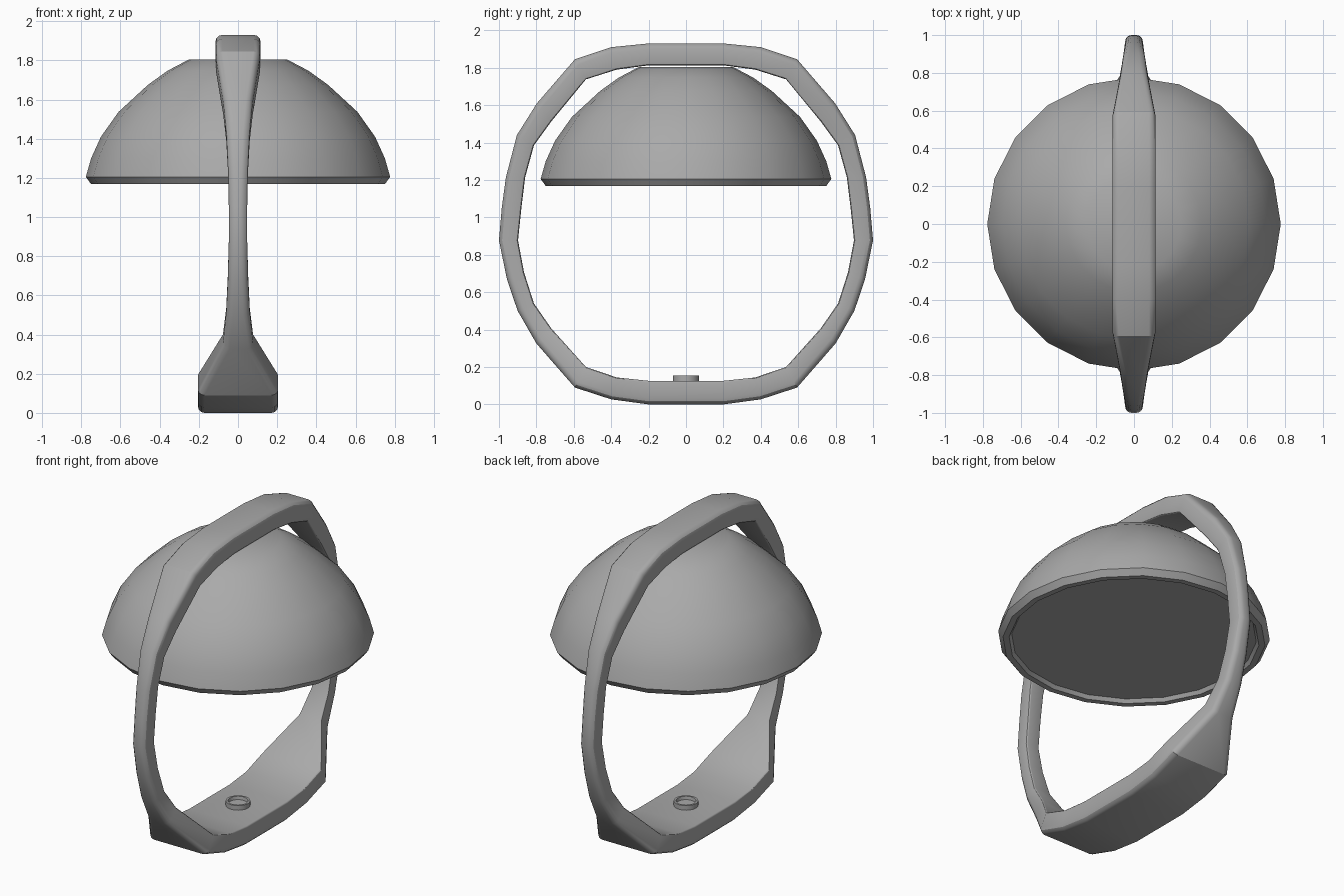
import bpy, bmesh, math
from mathutils import Vector

cube = bpy.data.objects.get("Cube")
if cube:
    bpy.data.objects.remove(cube, do_unlink=True)

# One plain grey for the whole lamp
grey = bpy.data.materials.new("plain_grey")
grey.use_nodes = True
grey.diffuse_color = (0.4, 0.4, 0.4, 1)
shader = next(n for n in grey.node_tree.nodes if n.type == 'BSDF_PRINCIPLED')
shader.inputs["Base Color"].default_value = grey.diffuse_color


def finish(bm, name):
    """Turn a bmesh into a smooth shaded object that keeps its sharp edges."""
    bmesh.ops.recalc_face_normals(bm, faces=bm.faces[:])
    mesh = bpy.data.meshes.new(name)
    bm.to_mesh(mesh)
    bm.free()
    mesh.materials.append(grey)
    obj = bpy.data.objects.new(name, mesh)
    bpy.context.collection.objects.link(obj)
    bpy.ops.object.select_all(action='DESELECT')
    obj.select_set(True)
    bpy.context.view_layer.objects.active = obj
    bpy.ops.object.shade_smooth_by_angle(angle=math.radians(30))
    return obj


def bridge(bm, loop_a, loop_b):
    """Join two closed vertex loops of equal length with quads."""
    count = len(loop_a)
    for i in range(count):
        j = (i + 1) % count
        bm.faces.new((loop_a[i], loop_a[j], loop_b[j], loop_b[i]))


def lathe(name, profile, sides):
    """Spin a (radius, height) profile about z and cap both ends."""
    bm = bmesh.new()
    angles = [math.tau * i / sides for i in range(sides)]
    loops = [[bm.verts.new((r * math.cos(a), r * math.sin(a), z)) for a in angles]
             for r, z in profile]
    for lower, upper in zip(loops, loops[1:]):
        bridge(bm, lower, upper)
    bm.faces.new(loops[0])
    bm.faces.new(loops[-1])
    return finish(bm, name)


def rounded_section(half_width, depth, outer_radius, inner_radius, steps=3):
    """Rounded rectangle as (across, outward) pairs, outward running 0 to depth."""
    corners = ((1, 1), (-1, 1), (-1, 0), (1, 0))
    points = []
    for quarter, (side, outer) in enumerate(corners):
        radius = outer_radius if outer else inner_radius
        cx = side * (half_width - radius)
        cy = depth - radius if outer else radius
        for k in range(steps + 1):
            a = math.pi / 2 * (quarter + k / steps)
            points.append((cx + radius * math.cos(a), cy + radius * math.sin(a)))
    return points


# Frame stations on one half: outer (y, z), inner (y, z), half width
stations = [
    ((0.2, 1.93), (0.2, 1.813), 0.115),
    ((0.4, 1.91), (0.37, 1.79), 0.115),
    ((0.594, 1.845), (0.535, 1.738), 0.113),
    ((0.797, 1.61), (0.72, 1.513), 0.075),
    ((0.904, 1.44), (0.813, 1.385), 0.06),
    ((0.963, 1.214), (0.86, 1.214), 0.05),
    ((0.985, 1.05), (0.88, 1.05), 0.047),
    ((1.0, 0.877), (0.898, 0.877), 0.047),
    ((0.957, 0.668), (0.866, 0.706), 0.052),
    ((0.9, 0.5), (0.813, 0.54), 0.06),
    ((0.8, 0.326), (0.72, 0.406), 0.077),
    ((0.594, 0.09), (0.535, 0.2), 0.205),
    ((0.4, 0.027), (0.37, 0.144), 0.205),
    ((0.2, 0.0), (0.2, 0.126), 0.205),
]

# Closed loop frame, with the second half mirrored in y
bm = bmesh.new()
path = [(s, 1) for s in stations] + [(s, -1) for s in reversed(stations)]
loops = []
for (outer, inner, half_width), sign in path:
    start, end = Vector(inner), Vector(outer)
    depth = (end - start).length
    direction = (end - start).normalized()
    loop = []
    for across, outward in rounded_section(half_width, depth, 0.034, 0.01):
        y, z = start + direction * outward
        loop.append(bm.verts.new((across, sign * y, z)))
    loops.append(loop)
for i, loop in enumerate(loops):
    bridge(bm, loop, loops[(i + 1) % len(loops)])
finish(bm, "loop_frame")

# Domed shade with a chamfered rim and a slightly recessed underside
lathe("dome_shade", [
    (0.70, 1.19), (0.715, 1.168), (0.75, 1.168), (0.777, 1.205),
    (0.75, 1.30), (0.70, 1.41), (0.61, 1.537), (0.46, 1.675),
    (0.36, 1.747), (0.25, 1.805),
], 20)

# Small dished button on the base
lathe("base_button", [
    (0.07, 0.11), (0.07, 0.155), (0.058, 0.155), (0.055, 0.135),
], 20)
